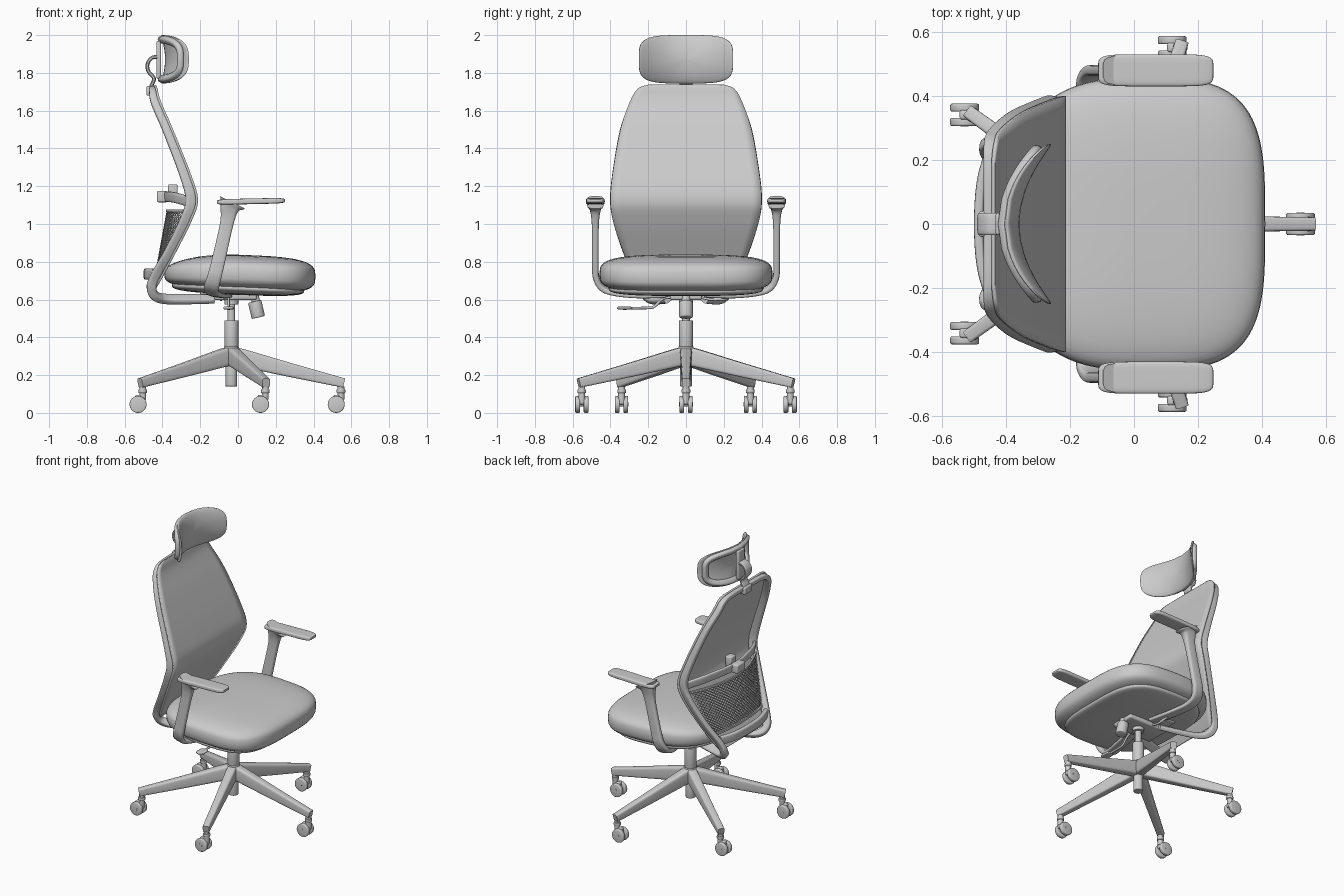
import bpy, bmesh, math
from mathutils import Vector, Matrix

if "Cube" in bpy.data.objects:
    bpy.data.objects.remove(bpy.data.objects["Cube"])

def finish(name, bm, angle=40):
    bmesh.ops.remove_doubles(bm, verts=bm.verts, dist=1e-5)
    bmesh.ops.recalc_face_normals(bm, faces=bm.faces)
    me = bpy.data.meshes.new(name)
    bm.to_mesh(me)
    bm.free()
    ob = bpy.data.objects.new(name, me)
    bpy.context.collection.objects.link(ob)
    bpy.ops.object.select_all(action='DESELECT')
    ob.select_set(True)
    bpy.context.view_layer.objects.active = ob
    bpy.ops.object.shade_smooth_by_angle(angle=math.radians(angle))
    return ob

def spow(c, e):
    return math.copysign(abs(c) ** e, c)

def smooth(pts, n=8):
    """Catmull-Rom through points of any dimension."""
    out = []
    for i in range(len(pts) - 1):
        p0, p1, p2, p3 = (pts[max(i - 1, 0)], pts[i], pts[i + 1], pts[min(i + 2, len(pts) - 1)])
        for k in range(n):
            t = k / n
            out.append([.5 * (2*b + (c - a)*t + (2*a - 5*b + 4*c - d)*t*t + (3*b - a - 3*c + d)*t**3)
                        for a, b, c, d in zip(p0, p1, p2, p3)])
    return out + [list(pts[-1])]

def sweep(name, pts, normal, n=8, e=.5, seg=16):
    """Sweep a rounded box section; points are (x, y, z, size along normal, size across)."""
    path = smooth(pts, n)
    bm, rings, nrm = bmesh.new(), [], Vector(normal)
    for i, p in enumerate(path):
        t = (Vector(path[min(i + 1, len(path) - 1)][:3]) - Vector(path[max(i - 1, 0)][:3])).normalized()
        nrm = (nrm - t * nrm.dot(t)).normalized()
        side = t.cross(nrm)
        ring = []
        for k in range(seg):
            a = 2 * math.pi * (k + .5) / seg
            ring.append(bm.verts.new(Vector(p[:3]) + nrm * spow(math.cos(a), e) * p[3] / 2
                                     + side * spow(math.sin(a), e) * p[4] / 2))
        rings.append(ring)
    for r, q in zip(rings, rings[1:]):
        for k in range(seg):
            bm.faces.new((r[k], r[(k + 1) % seg], q[(k + 1) % seg], q[k]))
    bm.faces.new(rings[0])
    bm.faces.new(rings[-1])
    return finish(name, bm)

def blob(name, fn, e1, e2, seg=64):
    """Superellipsoid cushion; fn maps unit (a, b, v) to a position."""
    half = [math.acos(s ** (1 / e1)) for s in (.02, .2, .4, .55, .68)]
    half += [half[-1] * (1 - k / 8) for k in range(1, 8)]
    bm, rings = bmesh.new(), []
    for phi in half + [0] + [-h for h in reversed(half)]:
        s, v = math.cos(phi) ** e1, spow(math.sin(phi), e1)
        rings.append([bm.verts.new(fn(s * spow(math.cos(2*math.pi*k/seg), e2),
                                      s * spow(math.sin(2*math.pi*k/seg), e2), v)) for k in range(seg)])
    for r, q in zip(rings, rings[1:]):
        for k in range(seg):
            bm.faces.new((r[k], r[(k + 1) % seg], q[(k + 1) % seg], q[k]))
    bm.faces.new(rings[0])
    bm.faces.new(rings[-1])
    return finish(name, bm)

def rod(name, p, q, r, r2=None, bevel=0):
    p, q = Vector(p), Vector(q)
    bm = bmesh.new()
    m = Matrix.Translation((p + q) / 2) @ (q - p).to_track_quat('Z', 'Y').to_matrix().to_4x4()
    bmesh.ops.create_cone(bm, cap_ends=True, segments=32, radius1=r, radius2=r2 or r,
                          depth=(q - p).length, matrix=m)
    if bevel:
        caps = [ed for ed in bm.edges if any(len(f.verts) > 4 for f in ed.link_faces)]
        bmesh.ops.bevel(bm, geom=caps, offset=bevel, segments=3, profile=.5, affect='EDGES')
    return finish(name, bm)

def box(name, c, s, bevel=.008):
    bm = bmesh.new()
    bmesh.ops.create_cube(bm, size=1, matrix=Matrix.Translation(c) @ Matrix.Diagonal((*s, 1)))
    bmesh.ops.bevel(bm, geom=list(bm.edges), offset=bevel, segments=3, profile=.5, affect='EDGES')
    return finish(name, bm)

# Five-star base with casters
HX = -.035
for i in range(5):
    c, s = math.cos(i * math.tau / 5), math.sin(i * math.tau / 5)
    sweep("base_leg", [(HX + r*c, r*s, z, h, w) for r, z, h, w in
          ((.0, .302, .095, .06), (.06, .29, .095, .062), (.3, .23, .075, .052), (.597, .158, .05, .042))],
          (0, 0, 1), e=.35)
    x, y = HX + .58 * c, .58 * s
    rod("caster_stem", (x, y, .07), (x, y, .14), .018)
    rod("caster_collar", (x, y, .105), (x, y, .125), .023, bevel=.004)
    x -= .025
    box("caster_hood", (x + .012, y, .07), (.055, .03, .05))
    rod("caster_axle", (x, y - .036, .045), (x, y + .036, .045), .012)
    for sy in (-1, 1):
        rod("caster_wheel", (x, y + sy*.01, .045), (x, y + sy*.035, .045), .045, bevel=.006)

# Gas lift column
rod("hub", (HX, 0, .25), (HX, 0, .352), .045, .04, .005)
rod("column_foot", (HX, 0, .14), (HX, 0, .26), .031, bevel=.003)
rod("column_sleeve", (HX, 0, .34), (HX, 0, .49), .037, bevel=.003)
rod("column_piston", (HX, 0, .48), (HX, 0, .62), .02)
rod("column_socket", (HX, 0, .575), (HX, 0, .64), .036, .042)

# Tilt mechanism, tension knob and levers
box("tilt_housing", (-.05, 0, .622), (.3, .17, .05), .012)
box("mount_plate", (-.02, 0, .635), (.36, .34, .02))
rod("knob_shaft", (.085, 0, .63), (.1, 0, .57), .022)
rod("tension_knob", (.088, 0, .59), (.108, 0, .505), .036, bevel=.006)
sweep("height_lever", [(-.05, y, z, .014, .014) for y, z in
      ((-.06, .612), (-.12, .605), (-.165, .565), (-.2, .556), (-.32, .555))], (1, 0, 0), e=1)
blob("lever_paddle", lambda a, b, v: (-.05 + .028*b, -.325 + .04*a, .555 + .009*v), .6, .6, 32)
sweep("tilt_lever", [(-.09, .06, .615, .014, .014), (-.09, .14, .6, .014, .014),
                     (-.09, .22, .612, .01, .03)], (1, 0, 0), e=.8)

# Seat cushion and pan
def seat(a, b, v):
    rear = max(0, -a)
    return (.01 + .4*a, .458*b*(1 - .16*rear*rear), .737 - .015*a - .03*rear*rear*(v + .6) + .1*v)
blob("seat_cushion", seat, .6, .57, 96)
blob("seat_pan", lambda a, b, v: (.0 + .35*a, .41*b*(1 - .16*max(0, -a)**2), .66 - .015*a + .035*v), .7, .57)

# Backrest mesh panel: rows of x, half width, z
rows = smooth([(-.44, .2, 1.735), (-.432, .255, 1.715), (-.415, .295, 1.65), (-.35, .347, 1.5),
               (-.258, .388, 1.27), (-.218, .4, 1.13), (-.25, .387, 1.02), (-.33, .335, .86),
               (-.41, .27, .71), (-.44, .24, .66)], 6)
bm = bmesh.new()
grid = [[bm.verts.new((x, w * (k / 8 - 1), z)) for k in range(17)] for x, w, z in rows]
for r, q in zip(grid, grid[1:]):
    for k in range(16):
        bm.faces.new((r[k], r[k + 1], q[k + 1], q[k]))
panel = finish("back_panel", bm)
mod = panel.modifiers.new("thickness", 'SOLIDIFY')
mod.thickness, mod.offset = .012, 0

# Back frame: half loop from the top centre down and under the seat
half_frame = [(-.45, 0, 1.715, .04, .035), (-.45, .16, 1.713, .04, .035), (-.45, .235, 1.695, .04, .035),
              (-.437, .275, 1.64, .045, .035), (-.375, .33, 1.5, .05, .035), (-.285, .37, 1.27, .055, .035),
              (-.25, .382, 1.13, .055, .035), (-.28, .368, 1.02, .055, .035), (-.36, .318, .86, .05, .035),
              (-.44, .258, .72, .05, .035), (-.458, .235, .66, .05, .04), (-.435, .205, .617, .045, .05),
              (-.36, .16, .602, .035, .06), (-.13, .09, .605, .03, .06)]
for sy in (-1, 1):
    sweep("back_frame", [(x, sy*y, z, h, w) for x, y, z, h, w in half_frame], (1, 0, 0))
sweep("lower_crossbar", [(x, y, .735, .03, .06) for x, y in
      ((-.44, -.255), (-.475, -.14), (-.485, 0), (-.475, .14), (-.44, .255))], (1, 0, 0))

# Lumbar support: bowed bar, bracket and perforated panel
sweep("lumbar_bar", [(x, y, z, .022, .055) for x, y, z in
      ((-.265, -.375, 1.12), (-.335, -.24, 1.14), (-.38, 0, 1.145), (-.335, .24, 1.14), (-.265, .375, 1.12))],
      (1, 0, 0))
box("lumbar_bracket", (-.402, 0, 1.145), (.055, .09, .06))
box("lumbar_slider", (-.345, 0, 1.175), (.05, .06, .07))

def lumbar(u, t):
    rear, side = -.43 + .055*t, -.4 + .115*t
    return (rear + (side - rear)*u*u, u*(.27 + .09*t), .77 + .3*t)
NU, NV = 48, 28
bm = bmesh.new()
vs = {(i, j): bm.verts.new(lumbar(2*i/NU - 1, j/NV)) for i in range(NU + 1) for j in range(NV + 1)
      if (i + j) % 2 == 0}
for i in range(1, NU):
    for j in range(1, NV):
        if (i + j) % 2:
            bm.faces.new((vs[i - 1, j], vs[i, j - 1], vs[i + 1, j], vs[i, j + 1]))
lattice = finish("lumbar_lattice", bm)
mod = lattice.modifiers.new("lattice", 'WIREFRAME')
mod.thickness = .006
for t in (0, 1):
    sweep("lumbar_rim", [(*lumbar(k/4 - 1, t), .014, .016) for k in range(9)], (1, 0, 0), 4)

# Armrests
for sy in (-1, 1):
    blob("arm_pad", lambda a, b, v: (.068 + .18*a, sy*(.48 + .05*b), 1.12 + .004*a + .015*v), .4, .35)
    sweep("arm_post", [(x, sy*y, z, w, d) for x, y, z, w, d in
          ((-.03, .48, 1.115, .15, .09), (-.045, .48, 1.08, .1, .06), (-.06, .48, 1.0, .072, .038),
           (-.105, .48, .8, .072, .034), (-.125, .476, .72, .075, .034), (-.14, .445, .665, .08, .032),
           (-.135, .38, .637, .08, .028), (-.1, .25, .622, .08, .025), (-.07, .1, .625, .08, .025))], (1, 0, 0))

# Headrest pad, rear ring and S-shaped bracket
blob("headrest_pad", lambda a, b, v: (-.4 + .11*a*a + .028*(1 - b*b) + .014*v, .25*a, 1.872 + .128*b), .6, .5)
loop = []
for k in range(50):
    t = math.tau * k / 48
    a, b = spow(math.cos(t), .55), spow(math.sin(t), .55)
    loop.append((-.405 + .1*a*a, .226*a, 1.872 + .104*b, .035, .04))
sweep("headrest_ring", loop, (1, 0, 0), 1, .7)
box("headrest_plate", (-.42, 0, 1.87), (.025, .07, .2))
sweep("headrest_bracket", [(x, 0, z, .02, .07) for x, z in
      ((-.475, 1.685), (-.46, 1.73), (-.445, 1.77), (-.475, 1.81), (-.478, 1.85), (-.455, 1.88), (-.42, 1.885))],
      (1, 0, 0))
box("bracket_clamp", (-.46, 0, 1.705), (.05, .08, .05))
